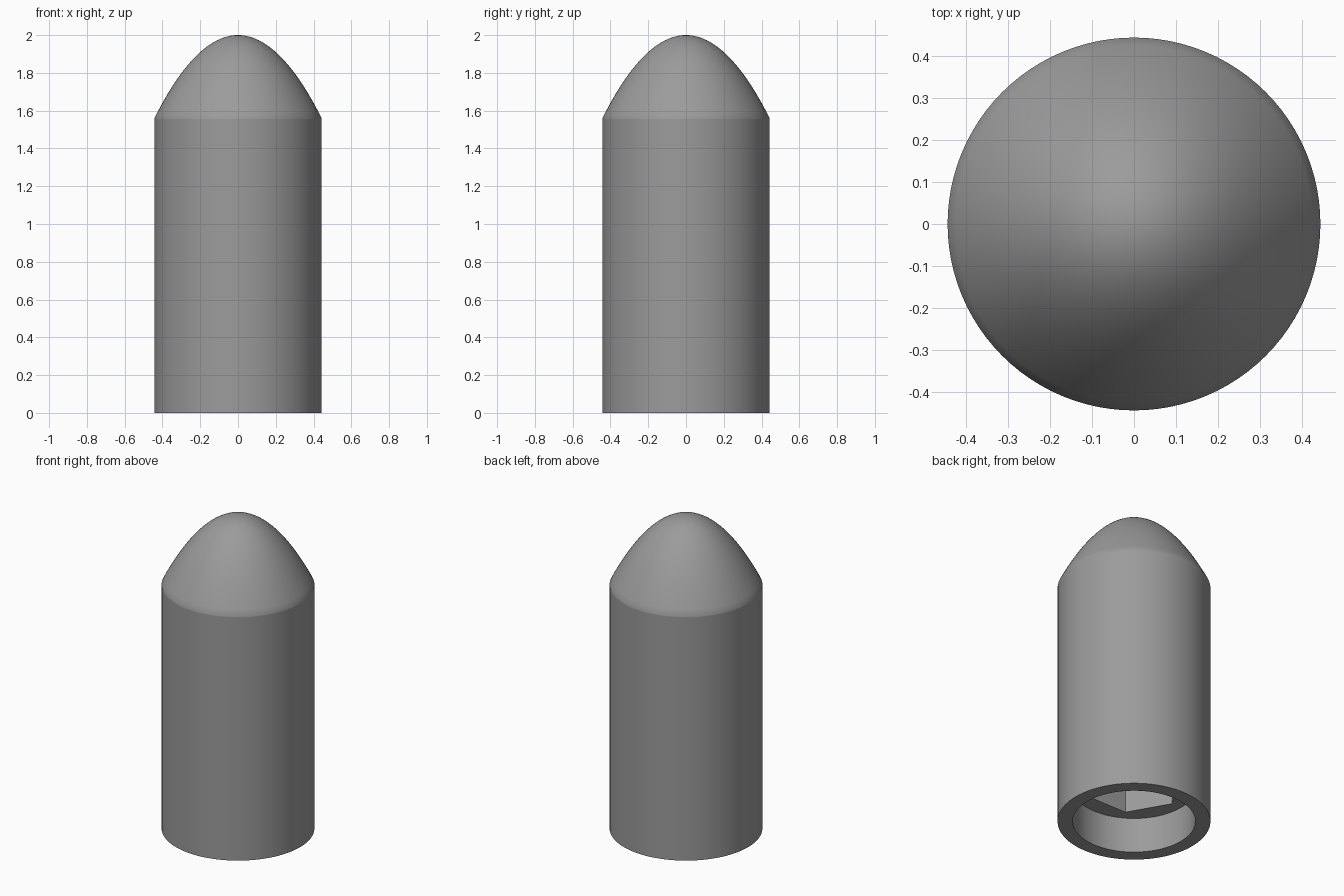
import bpy, bmesh, math

if "Cube" in bpy.data.objects:
    bpy.data.objects.remove(bpy.data.objects["Cube"])

SEG = 96            # divisible by 6 so the hexagon corners land on ring points
R, BORE, HEX = 0.443, 0.356, 0.287
SHOULDER, TOP = 1.56, 2.0
LEDGE, SOCKET_END = 0.225, 1.2

grey = bpy.data.materials.new("grey")
grey.diffuse_color = (0.33, 0.33, 0.33, 1)
grey.use_nodes = True
grey.node_tree.nodes["Principled BSDF"].inputs["Base Color"].default_value = grey.diffuse_color

bm = bmesh.new()


def ring(radius, z, hexagonal=False):
    """Ring of points, round or hexagonal (radius to the corners)."""
    verts = []
    for i in range(SEG):
        a = 2 * math.pi * i / SEG
        r = radius
        if hexagonal:
            r *= math.cos(math.pi / 6) / math.cos(a % (math.pi / 3) - math.pi / 6)
        verts.append(bm.verts.new((r * math.cos(a), r * math.sin(a), z)))
    return verts


# Socket and bore, from the inside outward
rings = [ring(HEX, SOCKET_END, True), ring(HEX, LEDGE, True),
         ring(BORE, LEDGE), ring(BORE, 0)]
# Outer wall, with a support loop under the shoulder
rings += [ring(R, 0), ring(R, SHOULDER - 0.006), ring(R, SHOULDER)]
# Parabolic nose
STEPS = 24
for k in range(STEPS - 1, 0, -1):
    t = k / STEPS
    rings.append(ring(R * t, TOP - (TOP - SHOULDER) * t * t))

for lo, hi in zip(rings, rings[1:]):
    for i in range(SEG):
        j = (i + 1) % SEG
        bm.faces.new((lo[i], lo[j], hi[j], hi[i]))

# Close the socket end and the nose tip
bm.faces.new(rings[0])
tip = bm.verts.new((0, 0, TOP))
for i in range(SEG):
    bm.faces.new((rings[-1][i], rings[-1][(i + 1) % SEG], tip))
bmesh.ops.recalc_face_normals(bm, faces=bm.faces)

mesh = bpy.data.meshes.new("socketed_cap")
bm.to_mesh(mesh)
bm.free()
mesh.materials.append(grey)
cap = bpy.data.objects.new("socketed_cap", mesh)
bpy.context.collection.objects.link(cap)
bpy.context.view_layer.objects.active = cap
cap.select_set(True)
bpy.ops.object.shade_smooth_by_angle(angle=math.radians(30))
